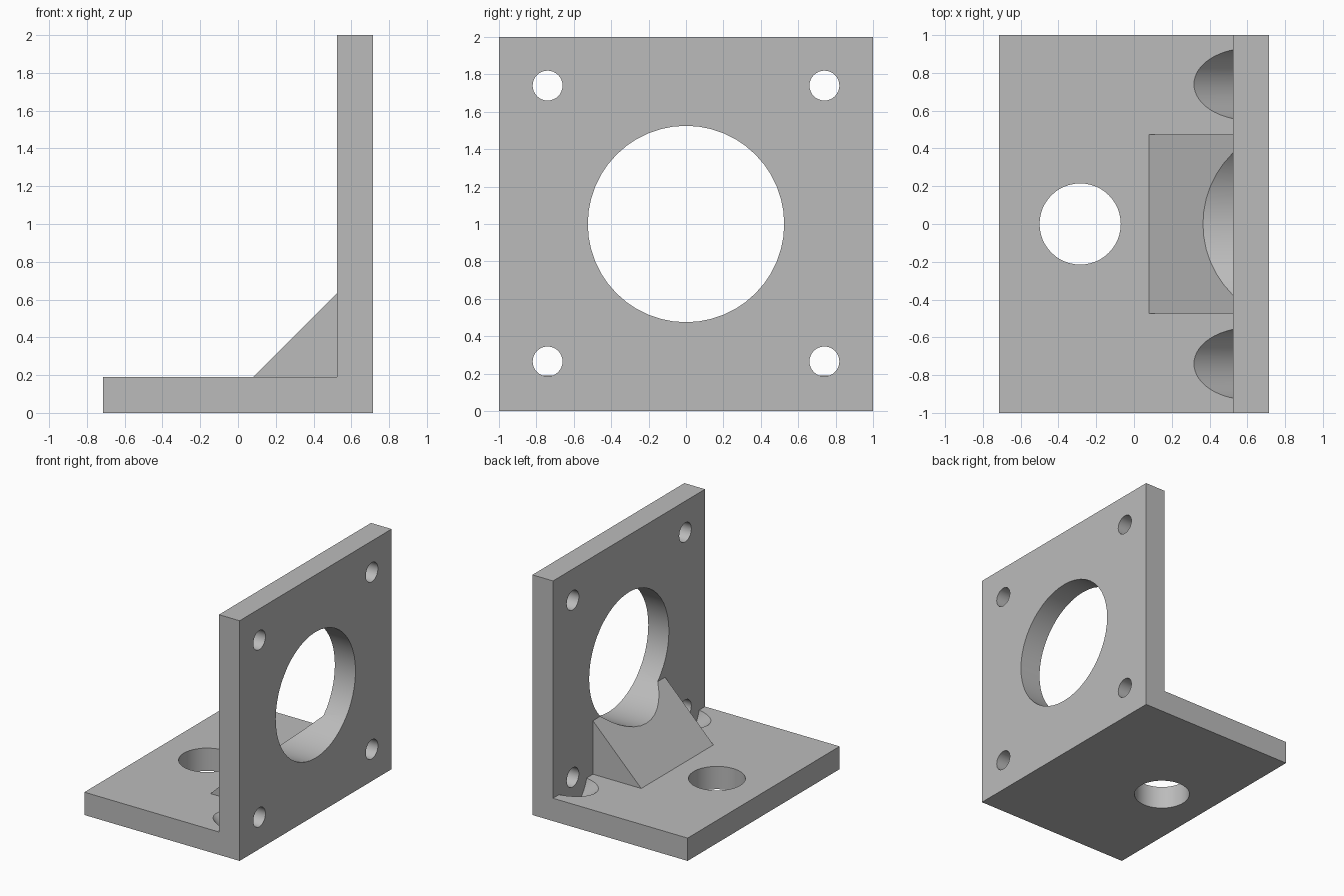
import bpy
import bmesh
from math import radians, cos, sin
from mathutils import Matrix, Vector

if "Cube" in bpy.data.objects:
    bpy.data.objects.remove(bpy.data.objects["Cube"])

grey = bpy.data.materials.new("plain grey")
grey.use_nodes = True
grey.diffuse_color = (0.5, 0.5, 0.5, 1)
grey.node_tree.nodes["Principled BSDF"].inputs["Base Color"].default_value = (0.5, 0.5, 0.5, 1)

HALF = 0.715      # half depth of the foot
FACE = 0.525      # inner face of the upright plate
THICK = 0.19      # plate thickness


def add_object(name, bm):
    bmesh.ops.recalc_face_normals(bm, faces=bm.faces[:])
    mesh = bpy.data.meshes.new(name)
    bm.to_mesh(mesh)
    bm.free()
    mesh.materials.append(grey)
    obj = bpy.data.objects.new(name, mesh)
    bpy.context.collection.objects.link(obj)
    return obj


def prism(name, profile, half_width):
    """Extrude an x-z profile across y."""
    bm = bmesh.new()
    face = bm.faces.new([bm.verts.new((x, -half_width, z)) for x, z in profile])
    out = bmesh.ops.extrude_face_region(bm, geom=[face])
    verts = [v for v in out["geom"] if isinstance(v, bmesh.types.BMVert)]
    bmesh.ops.translate(bm, verts=verts, vec=(0, 2 * half_width, 0))
    return add_object(name, bm)


def rod(name, centre, direction, radius, length, sides):
    """Cylinder centred on a point, along a direction."""
    turn = Vector(direction).to_track_quat("Z", "Y").to_matrix().to_4x4()
    bm = bmesh.new()
    bmesh.ops.create_cone(bm, cap_ends=True, segments=sides, radius1=radius, radius2=radius,
                          depth=length, matrix=Matrix.Translation(centre) @ turn)
    return add_object(name, bm)


def combine(target, tool, operation):
    tool.hide_render = True
    mod = target.modifiers.new(operation.lower(), "BOOLEAN")
    mod.operation = operation
    mod.solver = "EXACT"
    mod.object = tool
    bpy.context.view_layer.objects.active = target
    bpy.ops.object.modifier_apply(modifier=mod.name)
    bpy.data.objects.remove(tool)


# Foot plate with slanted screw access recesses beside the upright
bracket = prism("angle_bracket", [(-HALF, 0), (HALF, 0), (HALF, THICK), (-HALF, THICK)], 1)
slant = radians(40)
for y in (-0.74, 0.74):
    tool = rod("access_cutter", (FACE, y, 0.265), (-cos(slant), 0, sin(slant)), 0.191, 1, 64)
    combine(bracket, tool, "DIFFERENCE")

# Upright plate and the sloped brace in the corner
upright = prism("upright_plate", [(FACE, 0), (HALF, 0), (HALF, 2), (FACE, 2)], 1)
combine(bracket, upright, "UNION")
brace = prism("brace", [(0.08, THICK), (0.03 + 0.05, THICK - 0.05), (0.6, THICK - 0.05),
                        (0.6, 0.635), (FACE, 0.635)], 0.475)
combine(bracket, brace, "UNION")

# Large bore, four screw holes and the foot hole
combine(bracket, rod("bore_cutter", (0.3, 0, 1), (1, 0, 0), 0.525, 1.2, 48), "DIFFERENCE")
for y in (-0.74, 0.74):
    for z in (0.265, 1.74):
        combine(bracket, rod("screw_cutter", (0.62, y, z), (1, 0, 0), 0.08, 0.4, 32), "DIFFERENCE")
combine(bracket, rod("foot_cutter", (-0.285, 0, 0), (0, 0, 1), 0.215, 1, 48), "DIFFERENCE")

# Smooth bores, sharp plate edges
bpy.ops.object.select_all(action="DESELECT")
bracket.select_set(True)
bpy.context.view_layer.objects.active = bracket
bpy.ops.object.shade_smooth_by_angle(angle=radians(30))
